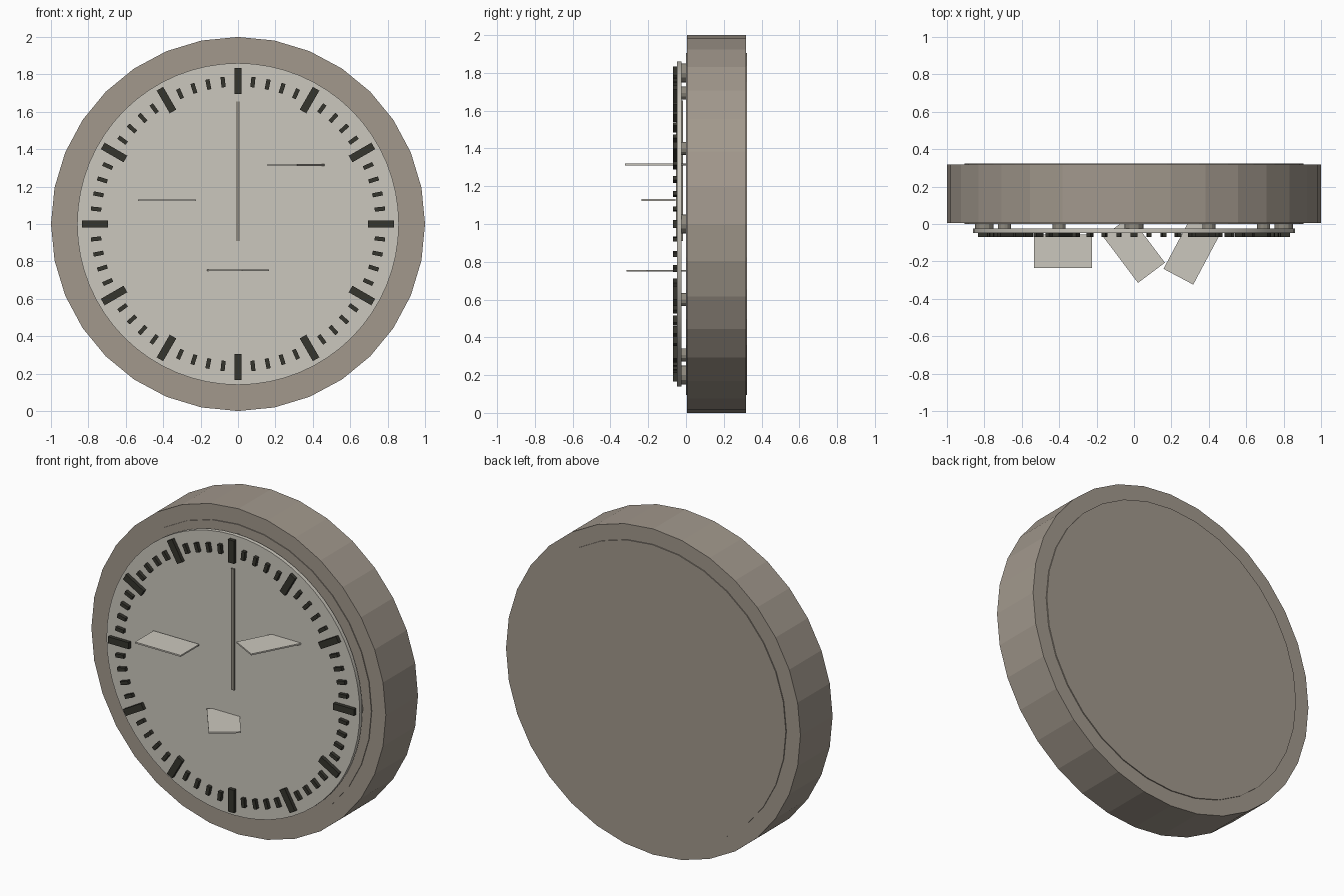
import bpy, math
from mathutils import Matrix, Vector

if "Cube" in bpy.data.objects:
    bpy.data.objects.remove(bpy.data.objects["Cube"])


def material(name, rgb):
    m = bpy.data.materials.new(name)
    m.diffuse_color = (*rgb, 1)
    m.use_nodes = True
    m.node_tree.nodes["Principled BSDF"].inputs["Base Color"].default_value = m.diffuse_color
    return m


TAUPE = material("taupe", (0.36, 0.315, 0.265))
CREAM = material("warm_white", (0.60, 0.575, 0.51))
GREY = material("warm_grey", (0.27, 0.25, 0.21))
BLACK = material("soft_black", (0.036, 0.035, 0.027))
CENTRE = Vector((0, 0, 1))


def disc(name, radius, y0, y1, sides, mat, pos=CENTRE):
    """Cylinder lying along y with a vertex pointing up."""
    bpy.ops.mesh.primitive_cylinder_add(
        vertices=sides, radius=radius, depth=y1 - y0,
        location=(pos[0], (y0 + y1) / 2, pos[2]), rotation=(math.pi / 2, 0, 0))
    ob = bpy.context.object
    ob.name = name
    ob.data.materials.append(mat)
    return ob


def box(name, size, matrix, mat):
    bpy.ops.mesh.primitive_cube_add(size=1)
    ob = bpy.context.object
    ob.name = name
    ob.data.transform(Matrix.Diagonal((*size, 1)))
    ob.matrix_world = matrix
    ob.data.materials.append(mat)
    return ob


# Case: outer rim, and a drum just proud of it on both faces
disc("case_rim", 1.0, 0.006, 0.318, 32, TAUPE)
disc("case_drum", 0.905, 0.001, 0.324, 32, TAUPE)

# Dial plate, floating in front of the case
dial = disc("dial", 0.86, -0.047, -0.023, 64, CREAM)
bpy.ops.object.shade_smooth_by_angle()

# Ring of hour and minute markers
for i in range(60):
    hour = i % 5 == 0
    inner, outer, width = (0.695, 0.835, 0.04) if hour else (0.735, 0.79, 0.022)
    spin = Matrix.Rotation(math.radians(6 * i), 4, 'Y')
    place = Matrix.Translation(CENTRE) @ spin @ Matrix.Translation((0, -0.058, (inner + outer) / 2))
    box("hour_marker" if hour else "minute_marker", (width, 0.022, outer - inner), place, BLACK)

# Standoff pegs between dial and case, larger at the quarters
for i in range(12):
    a = math.radians(30 * i)
    pos = CENTRE + 0.8 * Vector((math.sin(a), 0, math.cos(a)))
    disc("standoff", 0.05 if i % 3 == 0 else 0.035, -0.024, 0.004, 12, GREY, pos)

# Long vertical bar on the dial
box("centre_bar", (0.022, 0.037, 0.745), Matrix.Translation((0, -0.0355, 1.2825)), GREY)

# Three thin shelves sticking out, turned about the vertical axis
for name, x, y, z, turn in (("left_shelf", -0.38, -0.145, 1.127, 0),
                            ("right_shelf", 0.31, -0.145, 1.315, 62),
                            ("lower_shelf", 0.0, -0.137, 0.752, -53)):
    place = Matrix.Translation((x, y, z)) @ Matrix.Rotation(math.radians(turn), 4, 'Z')
    box(name, (0.31, 0.18, 0.009), place, CREAM)
